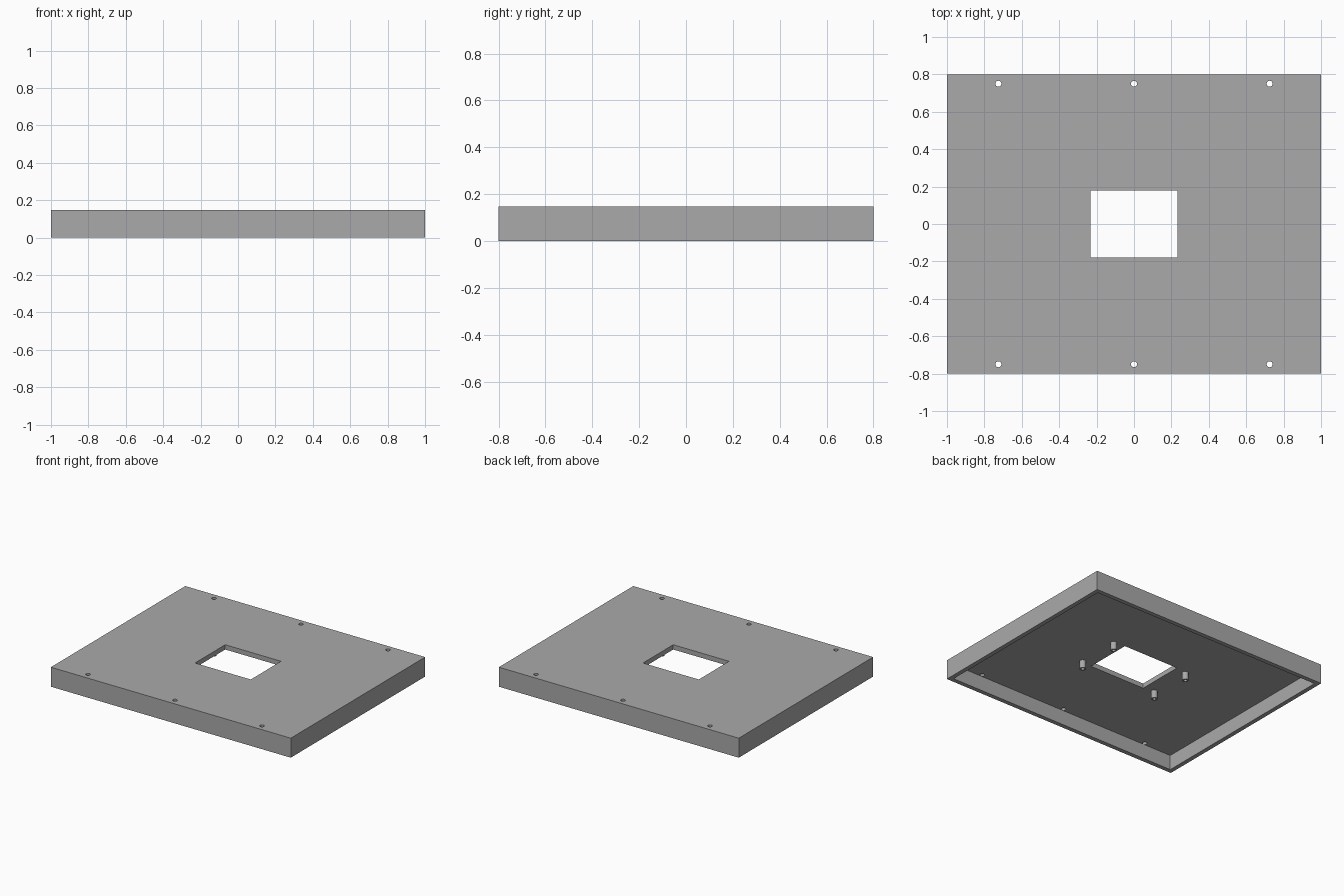
import bpy
import bmesh
from mathutils import Matrix

if "Cube" in bpy.data.objects:
    bpy.data.objects.remove(bpy.data.objects["Cube"], do_unlink=True)

HEIGHT, PLATE, WALL = 0.147, 0.036, 0.033
UNDER = HEIGHT - PLATE

grey = bpy.data.materials.new("grey plastic")
grey.use_nodes = True
grey.diffuse_color = (0.4, 0.4, 0.4, 1)
grey.node_tree.nodes["Principled BSDF"].inputs["Base Color"].default_value = (0.4, 0.4, 0.4, 1)


def finish(name, bm):
    mesh = bpy.data.meshes.new(name)
    bm.to_mesh(mesh)
    bm.free()
    mesh.materials.append(grey)
    obj = bpy.data.objects.new(name, mesh)
    bpy.context.collection.objects.link(obj)
    return obj


def add_box(bm, sx, sy, z0, z1):
    m = Matrix.Translation((0, 0, (z0 + z1) / 2)) @ Matrix.Diagonal((sx, sy, z1 - z0, 1))
    bmesh.ops.create_cube(bm, size=1, matrix=m)


def add_rod(bm, x, y, r, z0, z1):
    bmesh.ops.create_cone(bm, cap_ends=True, segments=24, radius1=r, radius2=r, depth=z1 - z0,
                          matrix=Matrix.Translation((x, y, (z0 + z1) / 2)))


def cut(obj, name, bm):
    cutter = finish(name, bm)
    cutter.hide_render = True
    mod = obj.modifiers.new(name, "BOOLEAN")
    mod.operation, mod.solver, mod.object = "DIFFERENCE", "EXACT", cutter
    bpy.context.view_layer.objects.active = obj
    bpy.ops.object.modifier_apply(modifier=name)
    bpy.data.objects.remove(cutter, do_unlink=True)


# Shallow open-bottomed lid
bm = bmesh.new()
add_box(bm, 2, 1.6, 0, HEIGHT)
lid = finish("lid", bm)

# Hollow underside
bm = bmesh.new()
add_box(bm, 2 - 2 * WALL, 1.6 - 2 * WALL, -0.1, UNDER)
cut(lid, "cavity", bm)

# Central window and two rows of screw holes
bm = bmesh.new()
add_box(bm, 0.465, 0.36, UNDER - 0.05, HEIGHT + 0.05)
for x in (-0.725, 0, 0.725):
    for y in (-0.75, 0.75):
        add_rod(bm, x, y, 0.016, UNDER - 0.05, HEIGHT + 0.05)
cut(lid, "openings", bm)

# Mounting posts with blind screw holes, under the plate around the window
for x in (-0.32, 0.32):
    for y in (-0.165, 0.165):
        side = "left" if x > 0 else "right"
        end = "back" if y > 0 else "front"
        bm = bmesh.new()
        add_rod(bm, x, y, 0.022, UNDER - 0.06, UNDER + 0.005)
        post = finish(f"{end}_{side}_post", bm)
        bm = bmesh.new()
        add_rod(bm, x, y, 0.012, UNDER - 0.1, UNDER)
        cut(post, "post_hole", bm)
        bpy.ops.object.select_all(action="DESELECT")
        post.select_set(True)
        bpy.context.view_layer.objects.active = post
        bpy.ops.object.shade_smooth_by_angle()
